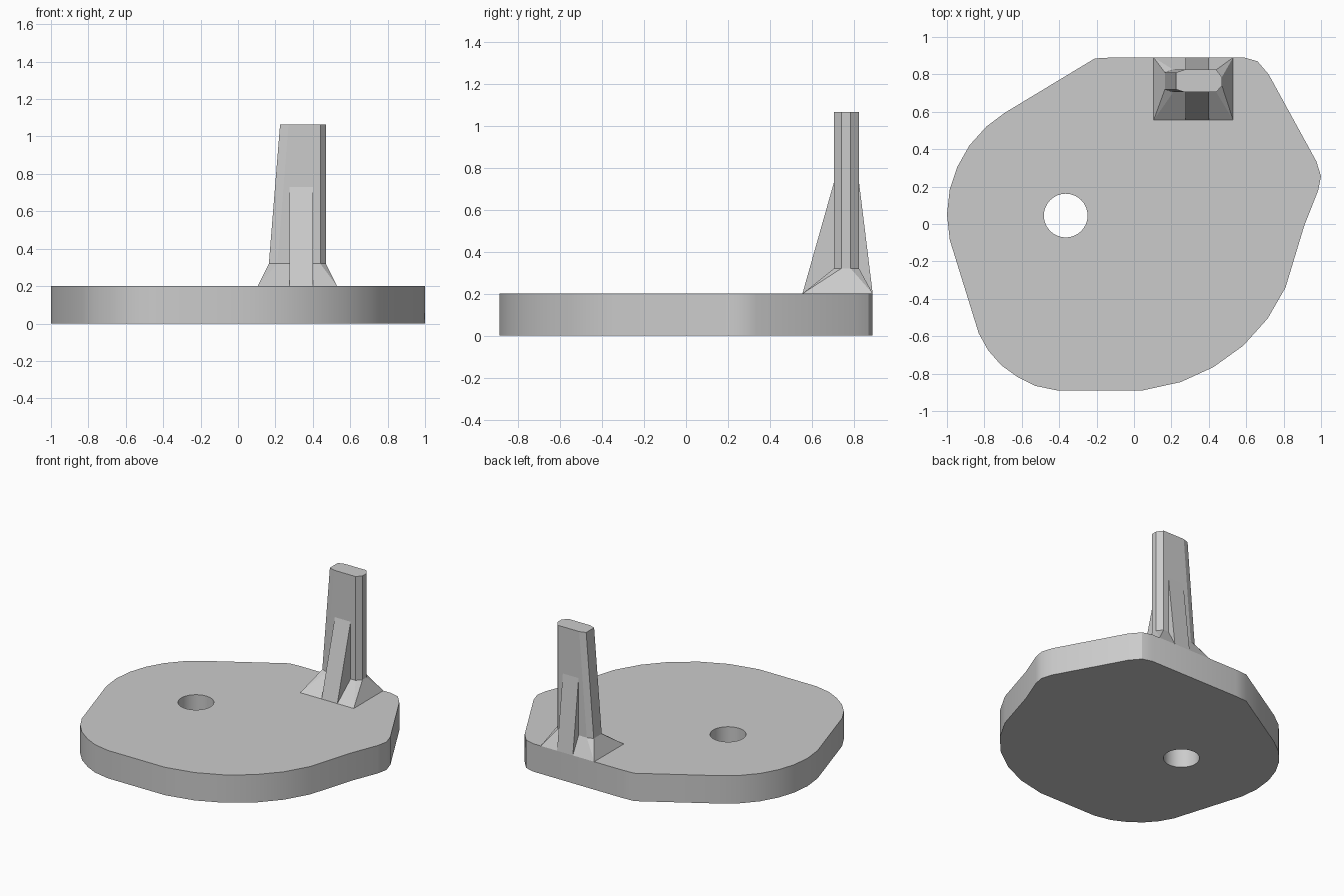
import bpy, bmesh, math

cube = bpy.data.objects.get("Cube")
if cube:
    bpy.data.objects.remove(cube, do_unlink=True)

grey = bpy.data.materials.new("plain_grey")
grey.use_nodes = True
colour = (0.6, 0.6, 0.6, 1)
grey.diffuse_color = colour
grey.node_tree.nodes["Principled BSDF"].inputs["Base Color"].default_value = colour


def loft(name, rings, smooth=False):
    """Skin a stack of equal-length rings and cap both ends."""
    bm = bmesh.new()
    loops = [[bm.verts.new(p) for p in ring] for ring in rings]
    n = len(loops[0])
    for low, high in zip(loops, loops[1:]):
        for i in range(n):
            j = (i + 1) % n
            bm.faces.new((low[i], low[j], high[j], high[i]))
    bm.faces.new(loops[0][::-1])
    bm.faces.new(loops[-1])
    bmesh.ops.remove_doubles(bm, verts=bm.verts, dist=0.0001)
    bmesh.ops.recalc_face_normals(bm, faces=bm.faces)
    mesh = bpy.data.meshes.new(name)
    bm.to_mesh(mesh)
    bm.free()
    mesh.materials.append(grey)
    obj = bpy.data.objects.new(name, mesh)
    bpy.context.collection.objects.link(obj)
    if smooth:
        smooth_shade(obj)
    return obj


def smooth_shade(obj):
    bpy.ops.object.select_all(action='DESELECT')
    obj.select_set(True)
    bpy.context.view_layer.objects.active = obj
    bpy.ops.object.shade_smooth_by_angle(angle=math.radians(30))


def level(points, z):
    return [(x, y, z) for x, y in points]


# Base plate with a rounded irregular outline
outline = [(-.21, .885), (-.12, .89), (.59, .89), (.66, .87), (.72, .80), (.975, .335),
           (1, .255), (.985, .18), (.91, -.01), (.81, -.34), (.715, -.505), (.585, -.65),
           (.425, -.765), (.25, -.845), (.045, -.89), (-.41, -.89), (-.53, -.865),
           (-.62, -.82), (-.71, -.755), (-.78, -.675), (-.83, -.585), (-.985, -.085),
           (-1, .05), (-.985, .185), (-.945, .305), (-.88, .42), (-.79, .52), (-.69, .595)]
plate = loft("base_plate", [level(outline, 0), level(outline, .2)])

# Round through hole
circle = [(-.365 + .117 * math.cos(a * math.tau / 32), .045 + .117 * math.sin(a * math.tau / 32))
          for a in range(32)]
cutter = loft("hole_cutter", [level(circle, -.1), level(circle, .3)])
cutter.hide_render = True
cutter.hide_viewport = True
cut = plate.modifiers.new("hole", 'BOOLEAN')
cut.object = cutter
cut.solver = 'EXACT'
bpy.context.view_layer.objects.active = plate
bpy.ops.object.modifier_apply(modifier=cut.name)
bpy.data.objects.remove(cutter, do_unlink=True)
smooth_shade(plate)


# Tapered post with chamfered ends and a flared foot
def post_section(left, z):
    return level([(left + .045, .705), (.44, .705), (.47, .74), (.47, .785),
                  (.44, .825), (left + .045, .825), (left, .81), (left, .72)], z)


l, r, f, b = .105, .53, .555, .89
foot = level([(l, f), (r, f), (r, f), (r, b), (r, b), (l, b), (l, b), (l, f)], .2)
loft("post", [foot, post_section(.165, .32), post_section(.225, 1.065)])

# Tapering rib across the front and back of the post
rib = [(.555, .2), (.705, .73), (.825, .73), (.89, .2)]
loft("post_rib", [[(x, y, z) for y, z in rib] for x in (.275, .40)])
